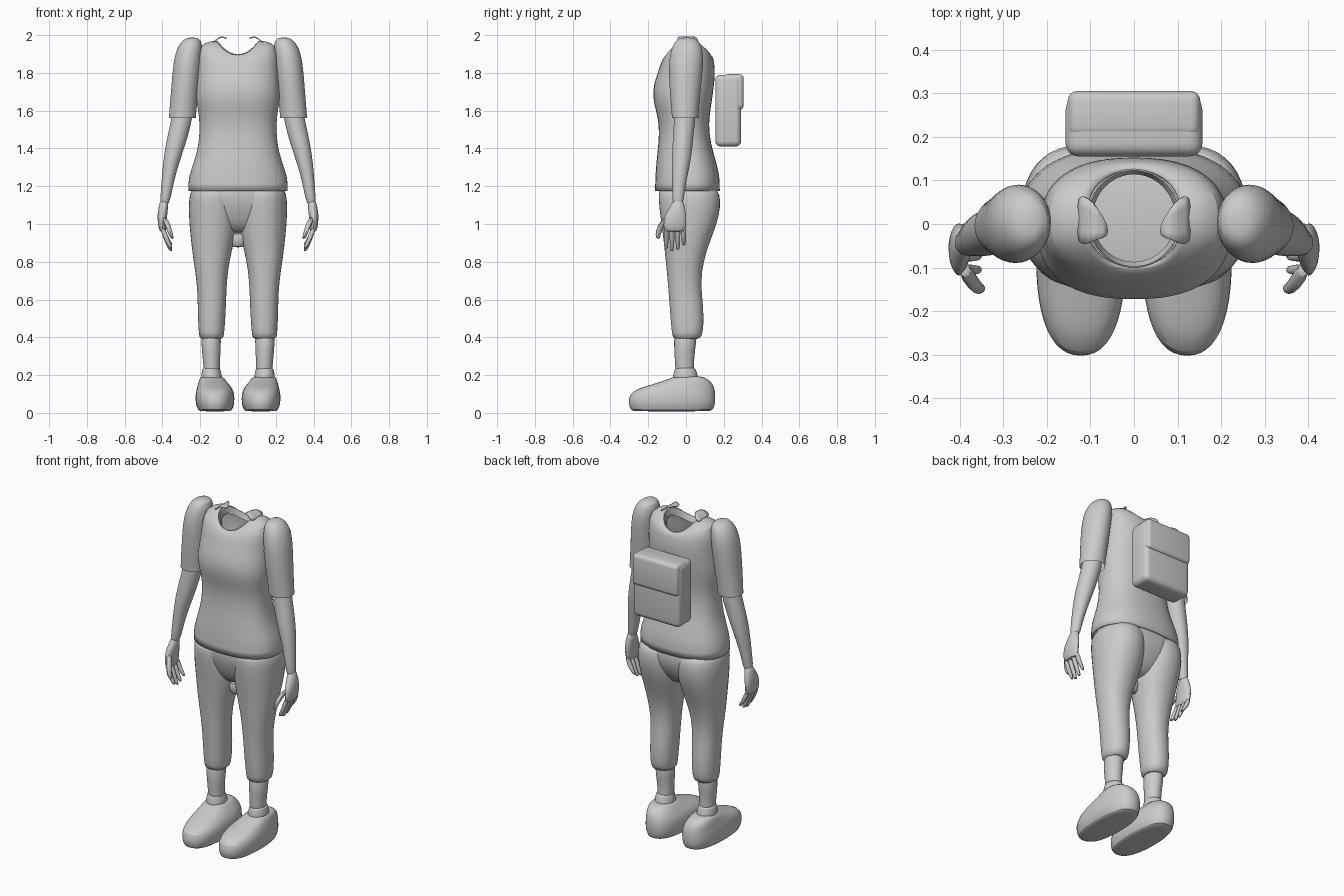
import bpy, bmesh, math

grey = bpy.data.materials.new("plain_grey")
grey.diffuse_color = (0.6, 0.6, 0.6, 1)


def finish(name, bm, subdiv=1):
    bmesh.ops.recalc_face_normals(bm, faces=bm.faces)
    me = bpy.data.meshes.new(name)
    bm.to_mesh(me)
    bm.free()
    me.materials.append(grey)
    ob = bpy.data.objects.new(name, me)
    bpy.context.collection.objects.link(ob)
    if subdiv:
        ob.modifiers.new("smooth", "SUBSURF").levels = subdiv
    bpy.ops.object.select_all(action='DESELECT')
    ob.select_set(True)
    bpy.context.view_layer.objects.active = ob
    bpy.ops.object.shade_smooth_by_angle(angle=math.radians(45))
    return ob


def loft(name, rings, side=1, sides=20, power=2.0, caps=(True, True), lift=0):
    """Skin horizontal rings (z, x0, x1, y0, y1[, side lift])."""
    bm = bmesh.new()
    loops = []
    for r in rings:
        z, x0, x1, y0, y1 = r[:5]
        up = r[5] if len(r) > 5 else 0
        loop = []
        for i in range(sides):
            a = 2 * math.pi * i / sides
            c, s = math.cos(a), math.sin(a)
            px = math.copysign(abs(c) ** (2 / power), c)
            py = math.copysign(abs(s) ** (2 / power), s)
            loop.append(bm.verts.new((
                side * ((x0 + x1) / 2 + px * (x1 - x0) / 2),
                (y0 + y1) / 2 + py * (y1 - y0) / 2,
                z + up * c * c)))
        loops.append(loop)
    for a, b in zip(loops, loops[1:]):
        for i in range(sides):
            j = (i + 1) % sides
            bm.faces.new((a[i], a[j], b[j], b[i]))
    if caps[0]:
        bm.faces.new(loops[0])
    if caps[1]:
        bm.faces.new(loops[-1])
    return finish(name, bm)


def box(name, x, y0, y1, z0, z1, bevel):
    bm = bmesh.new()
    bmesh.ops.create_cube(bm, size=1)
    for v in bm.verts:
        v.co = (v.co.x * 2 * x, (y0 + y1) / 2 + v.co.y * (y1 - y0),
                (z0 + z1) / 2 + v.co.z * (z1 - z0))
    bmesh.ops.bevel(bm, geom=bm.edges[:], offset=bevel, segments=4,
                    profile=0.5, affect='EDGES')
    return finish(name, bm, 0)


# Shirt body, open at the hem and the neck
shirt = loft("shirt", [
    (1.175, -.265, .265, -.165, .18), (1.25, -.265, .265, -.163, .18),
    (1.33, -.232, .232, -.158, .16), (1.43, -.207, .207, -.145, .13),
    (1.53, -.203, .203, -.143, .12), (1.60, -.212, .212, -.16, .13),
    (1.67, -.225, .225, -.177, .14), (1.74, -.22, .22, -.172, .15),
    (1.80, -.215, .215, -.15, .155, .01), (1.85, -.215, .215, -.135, .15, .04),
    (1.875, -.20, .20, -.122, .145, .075), (1.89, -.15, .15, -.11, .138, .08),
    (1.895, -.108, .108, -.10, .125, .075)],
    sides=28, power=2.4, caps=(False, False))
thick = shirt.modifiers.new("cloth", "SOLIDIFY")
thick.thickness = 0.008

# Neck band inside the collar
loft("collar", [(1.86, -.10, .10, -.09, .118, .06), (1.89, -.112, .112, -.104, .13, .08),
                (1.905, -.107, .107, -.10, .125, .07), (1.87, -.096, .096, -.088, .115, .06)],
     sides=24, caps=(False, False))

# Seat of the trousers
loft("trouser_seat", [
    (.95, -.07, .07, -.06, .07), (1.0, -.16, .16, -.10, .12),
    (1.08, -.24, .24, -.132, .165), (1.15, -.258, .258, -.148, .176),
    (1.25, -.245, .245, -.14, .16)], sides=24, power=2.3)
# Small fold between the thighs
loft("crotch_fold", [(.875, -.03, .03, -.04, .0), (.90, -.04, .04, -.05, .01),
                     (.96, -.06, .06, -.06, .03)], sides=12)

for s, tag in ((1, "left"), (-1, "right")):
    # Trouser leg with the hem standing off the calf
    loft(tag + "_trouser_leg", [
        (.385, .075, .205, -.07, .075), (.42, .073, .208, -.075, .09),
        (.50, .066, .213, -.083, .096), (.60, .062, .214, -.09, .088),
        (.70, .058, .220, -.098, .08), (.80, .046, .236, -.108, .093),
        (.90, .020, .249, -.118, .125), (1.0, .002, .259, -.132, .165),
        (1.09, .0, .263, -.144, .186), (1.16, .0, .258, -.148, .18),
        (1.2, .02, .24, -.14, .16)], s, power=2.2)
    # Calf and ankle
    loft(tag + "_calf", [
        (.17, .09, .185, -.055, .05), (.25, .097, .182, -.058, .042),
        (.32, .092, .192, -.062, .045), (.45, .085, .2, -.07, .07)], s)
    loft(tag + "_sock", [
        (.15, .075, .20, -.08, .075), (.20, .087, .195, -.068, .062),
        (.235, .093, .19, -.062, .052), (.24, .10, .18, -.05, .04)], s)
    # Shoe: sole, toe box and opening
    loft(tag + "_shoe", [
        (.008, .045, .195, -.275, .12), (.012, .03, .212, -.295, .145),
        (.05, .018, .226, -.307, .157), (.10, .018, .226, -.302, .157),
        (.13, .03, .218, -.255, .152), (.155, .05, .212, -.165, .142),
        (.18, .07, .205, -.09, .115), (.195, .085, .195, -.06, .085)],
        s, sides=24, power=2.4)
    # Sleeve with a round shoulder
    loft(tag + "_sleeve", [
        (1.56, .222, .367, -.075, .066), (1.60, .22, .364, -.078, .068),
        (1.70, .207, .356, -.087, .078), (1.80, .198, .348, -.092, .088),
        (1.88, .19, .339, -.09, .094), (1.94, .188, .32, -.075, .086),
        (1.975, .195, .292, -.052, .065), (1.988, .22, .265, -.025, .035)],
        s, caps=(False, True))
    # Bare arm
    loft(tag + "_arm", [
        (1.09, .365, .417, -.075, -.012), (1.18, .348, .408, -.073, -.008),
        (1.28, .325, .402, -.075, .015), (1.38, .291, .391, -.076, .033),
        (1.47, .262, .374, -.068, .04), (1.56, .24, .352, -.065, .052),
        (1.64, .235, .345, -.06, .052)], s, sides=16)
    # Palm, four fingers and thumb
    loft(tag + "_palm", [
        (.955, .378, .415, -.115, -.005), (.99, .38, .424, -.122, .002),
        (1.05, .374, .428, -.115, .004), (1.09, .369, .42, -.085, -.006),
        (1.13, .368, .412, -.068, -.014)], s, sides=16)
    for i in range(4):
        y = -.105 + .031 * i
        tip = (.868, .855, .862, .885)[i]
        loft(f"{tag}_finger_{i + 1}", [
            (tip, .345, .363, y - .008, y + .008),
            (tip + .018, .35, .374, y - .012, y + .012),
            (.93, .369, .399, y - .014, y + .014),
            (.985, .384, .418, y - .015, y + .015)], s, sides=8)
    loft(tag + "_thumb", [
        (.92, .338, .356, -.155, -.137), (.94, .342, .367, -.165, -.135),
        (.985, .352, .385, -.157, -.118), (1.04, .375, .412, -.12, -.075)], s, sides=8)
    # Torn shred standing at the neck edge
    bm = bmesh.new()
    rows = []
    for x, z, y0, y1 in ((.13, 1.965, -.05, .07), (.108, 1.985, -.045, .06),
                         (.085, 1.997, -.035, .04), (.06, 1.985, -.03, .0)):
        rows.append([bm.verts.new((s * x, y, z)) for y in (y0, (y0 + y1) / 2, y1)])
    for a, b in zip(rows, rows[1:]):
        for i in range(2):
            bm.faces.new((a[i], a[i + 1], b[i + 1], b[i]))
    shred = finish(tag + "_neck_shred", bm)
    shred.modifiers.new("cloth", "SOLIDIFY").thickness = 0.006

# Backpack with a flap over its upper half
box("backpack", .157, .155, .292, 1.41, 1.79, .03)
box("backpack_flap", .152, .20, .305, 1.605, 1.793, .022)
